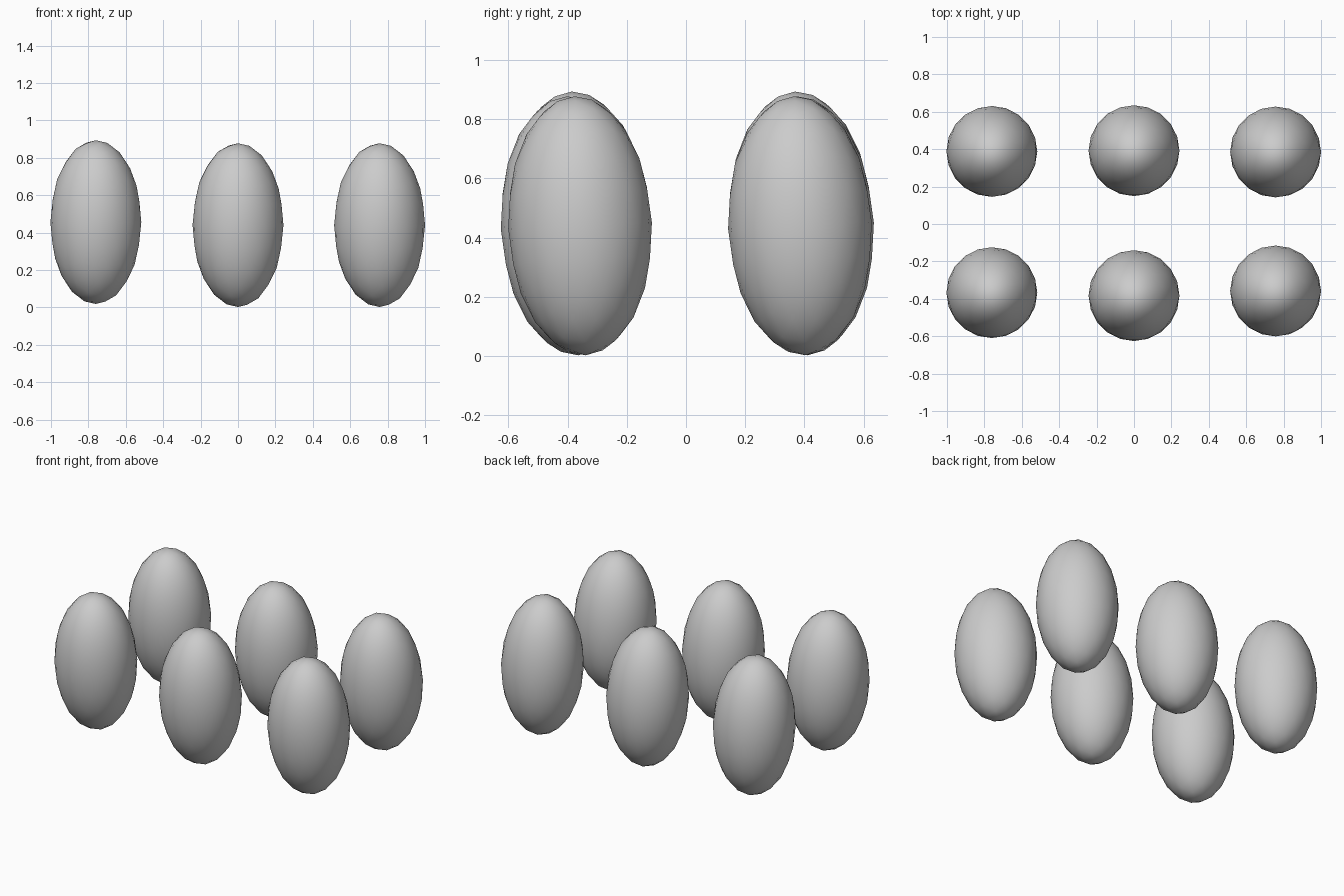
import bpy
import math

default = bpy.data.objects.get("Cube")
if default:
    bpy.data.objects.remove(default, do_unlink=True)

# Plain grey for every pod
grey = bpy.data.materials.new("plain grey")
grey.use_nodes = True
colour = (0.6, 0.6, 0.6, 1)
grey.diffuse_color = colour
grey.node_tree.nodes["Principled BSDF"].inputs["Base Color"].default_value = colour


def pod(name, x, y, z):
    """Smooth upright egg-shaped pod with a slight lean."""
    bpy.ops.mesh.primitive_ico_sphere_add(subdivisions=3, radius=1, location=(x, y, z))
    ob = bpy.context.object
    ob.name = name
    ob.scale = (0.243, 0.243, 0.438)
    ob.rotation_euler.x = math.radians(2.5)
    ob.data.materials.append(grey)
    bpy.ops.object.shade_smooth()


# Two rows of three pods
pod("front_right_pod", -0.76, -0.367, 0.456)
pod("front_middle_pod", 0.0, -0.383, 0.44)
pod("front_left_pod", 0.757, -0.358, 0.44)
pod("back_right_pod", -0.76, 0.388, 0.456)
pod("back_middle_pod", 0.0, 0.392, 0.44)
pod("back_left_pod", 0.757, 0.385, 0.44)
